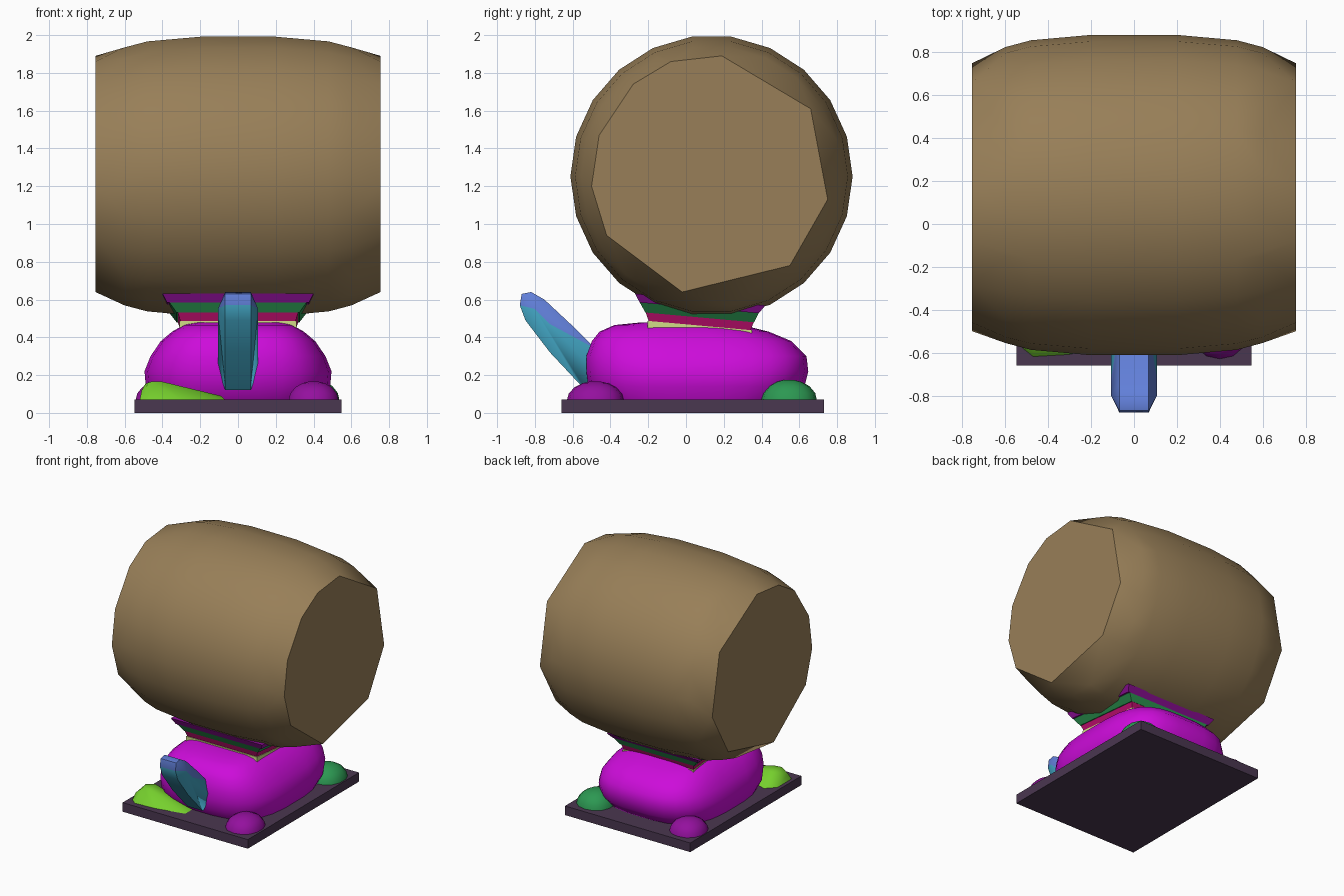
import bpy, bmesh, math

cube = bpy.data.objects.get("Cube")
if cube:
    bpy.data.objects.remove(cube, do_unlink=True)


def material(name, r, g, b):
    lin = lambda c: ((c / 255 + 0.055) / 1.055) ** 2.4 if c > 10 else c / 255 / 12.92
    col = (lin(r), lin(g), lin(b), 1)
    m = bpy.data.materials.new(name)
    m.use_nodes = True
    m.diffuse_color = col
    m.node_tree.nodes["Principled BSDF"].inputs["Base Color"].default_value = col
    return m


WOOD = material("barrel brown", 152, 127, 88)
MAGENTA = material("magenta", 205, 12, 218)
PURPLE = material("purple", 148, 16, 158)
LIME = material("lime", 118, 208, 45)
GREEN = material("green", 44, 152, 82)
TEAL = material("teal", 66, 165, 195)
BLUE = material("blue", 98, 128, 218)
PLUM = material("dark plum", 74, 55, 80)
CRIMSON = material("crimson", 190, 14, 110)
PALE = material("pale yellow green", 210, 222, 135)


def finish(name, bm, mats, rule=None, angle=35):
    """Turn a bmesh into a shaded, coloured object."""
    bmesh.ops.recalc_face_normals(bm, faces=bm.faces)
    if rule:
        for f in bm.faces:
            f.material_index = rule(f)
    me = bpy.data.meshes.new(name)
    bm.to_mesh(me)
    bm.free()
    for m in mats:
        me.materials.append(m)
    ob = bpy.data.objects.new(name, me)
    bpy.context.collection.objects.link(ob)
    bpy.ops.object.select_all(action='DESELECT')
    ob.select_set(True)
    bpy.context.view_layer.objects.active = ob
    bpy.ops.object.shade_smooth_by_angle(angle=math.radians(angle))
    return ob


def loft(name, rings, mat, angle=35):
    """Skin a stack of closed rings and cap both ends."""
    bm = bmesh.new()
    rows = [[bm.verts.new(p) for p in ring] for ring in rings]
    n = len(rows[0])
    for a, b in zip(rows, rows[1:]):
        for i in range(n):
            j = (i + 1) % n
            bm.faces.new((a[i], a[j], b[j], b[i]))
    bm.faces.new(rows[0])
    bm.faces.new(rows[-1])
    return finish(name, bm, [mat], None, angle)


def hull(name, points, mats, rule=None, angle=35):
    """Wrap points in a convex skin."""
    bm = bmesh.new()
    for p in points:
        bm.verts.new(p)
    res = bmesh.ops.convex_hull(bm, input=bm.verts[:])
    loose = [v for v in bm.verts if not v.link_faces]
    bmesh.ops.delete(bm, geom=loose, context='VERTS')
    bmesh.ops.dissolve_limit(bm, angle_limit=math.radians(1),
                             verts=bm.verts[:], edges=bm.edges[:])
    return finish(name, bm, mats, rule, angle)


def oval(z, cx, cy, hx, hy, power=2.0, n=20):
    """Superellipse ring at height z."""
    pts = []
    for i in range(n):
        a = 2 * math.pi * (i + 0.5) / n
        c, s = math.cos(a), math.sin(a)
        pts.append((cx + hx * math.copysign(abs(c) ** (2 / power), c),
                    cy + hy * math.copysign(abs(s) ** (2 / power), s), z))
    return pts


def rect(z, hx, y0, y1, tilt=0.0):
    """Rectangle ring that sinks towards the back by the tilt slope."""
    return [(x, y, z - tilt * (y + 0.2))
            for x, y in ((-hx, y0), (hx, y0), (hx, y1), (-hx, y1))]


# Base plate
loft("base_plate", [rect(0, 0.548, -0.66, 0.73), rect(0.072, 0.548, -0.66, 0.73)], PLUM)

# Rounded cushion body: height, half width, front, back, squareness
body = [(0.07, 0.46, -0.47, 0.57, 3), (0.14, 0.49, -0.52, 0.63, 3),
        (0.22, 0.497, -0.53, 0.65, 3), (0.30, 0.465, -0.53, 0.64, 3.2),
        (0.38, 0.41, -0.50, 0.56, 3.4), (0.43, 0.35, -0.46, 0.44, 3.5),
        (0.465, 0.29, -0.38, 0.30, 3.5), (0.478, 0.24, -0.25, 0.10, 3.5)]
loft("body", [oval(z, 0, (a + b) / 2, hx, (b - a) / 2, p, 28)
              for z, hx, a, b, p in body], MAGENTA, 50)

# Stepped neck bands, widening upwards
bands = [("neck_pale_band", PALE, (0.43, 0.31, -0.205, 0.35), (0.487, 0.31, -0.205, 0.35)),
         ("neck_crimson_band", CRIMSON, (0.48, 0.303, -0.195, 0.34), (0.535, 0.32, -0.215, 0.36)),
         ("neck_green_band", GREEN, (0.53, 0.325, -0.215, 0.36), (0.59, 0.37, -0.25, 0.39)),
         ("neck_purple_band", PURPLE, (0.58, 0.375, -0.245, 0.385), (0.625, 0.40, -0.27, 0.42))]
for name, mat, low, high in bands:
    loft(name, [rect(*low, 0.09), rect(*high, 0.09)], mat)

# Domed feet on the corners
feet = [("front_left_foot", PURPLE, 0.40, -0.48, 0.135, 0.15, 0.10),
        ("back_right_foot", PURPLE, -0.41, 0.55, 0.135, 0.14, 0.10),
        ("back_left_foot", GREEN, 0.40, 0.545, 0.14, 0.148, 0.108)]
for name, mat, cx, cy, hx, hy, h in feet:
    loft(name, [oval(0.068 + h * math.sin(t), cx, cy, hx * math.cos(t), hy * math.cos(t), 2.2, 14)
                for t in (0, 0.35, 0.75, 1.1, 1.4)], mat, 50)

# Wedge foot trailing along the front edge
hull("front_right_foot",
     [(-0.52, -0.58, 0.07), (-0.47, -0.62, 0.07), (-0.30, -0.61, 0.07), (-0.07, -0.56, 0.07),
      (-0.07, -0.45, 0.07), (-0.52, -0.40, 0.07), (-0.45, -0.33, 0.07), (-0.51, -0.55, 0.12),
      (-0.49, -0.45, 0.155), (-0.46, -0.54, 0.165), (-0.40, -0.53, 0.165),
      (-0.42, -0.43, 0.165), (-0.09, -0.52, 0.09)], [LIME], None, 50)

# Slanted spout: narrow outline plus a wider middle line
outline = [(-0.88, 0.57), (-0.87, 0.63), (-0.82, 0.64), (-0.75, 0.60), (-0.60, 0.46),
           (-0.48, 0.34), (-0.44, 0.25), (-0.53, 0.12), (-0.57, 0.16), (-0.72, 0.32),
           (-0.85, 0.49)]
middle = [(-0.80, 0.55), (-0.72, 0.47), (-0.50, 0.24)]
points = [(s * 0.068, y, z) for y, z in outline for s in (-1, 1)]
points += [(s * 0.107, y, z) for y, z in middle for s in (-1, 1)]


def spout_colour(f):
    return 1 if f.normal.z > 0.3 or f.calc_center_median().z > 0.57 else 0


hull("spout", points, [TEAL, BLUE], spout_colour, 50)

# Big barrel lying sideways: round middle rings, uneven flat ends
cap = [(-0.50, 1.20), (-0.46, 1.47), (-0.28, 1.74), (-0.08, 1.86), (0.19, 1.89), (0.66, 1.61),
       (0.75, 1.13), (0.55, 0.78), (-0.02, 0.64), (-0.42, 0.94)]
points = [(s * 0.755, y, z) for y, z in cap for s in (-1, 1)]
for x, r in ((0.60, 0.69), (0.48, 0.722), (0.20, 0.747)):
    for i in range(22):
        a = 2 * math.pi * i / 22
        for s in (-1, 1):
            points.append((s * x, 0.135 + r * math.cos(a), 1.252 + r * math.sin(a)))
hull("barrel", points, [WOOD], None, 30)
